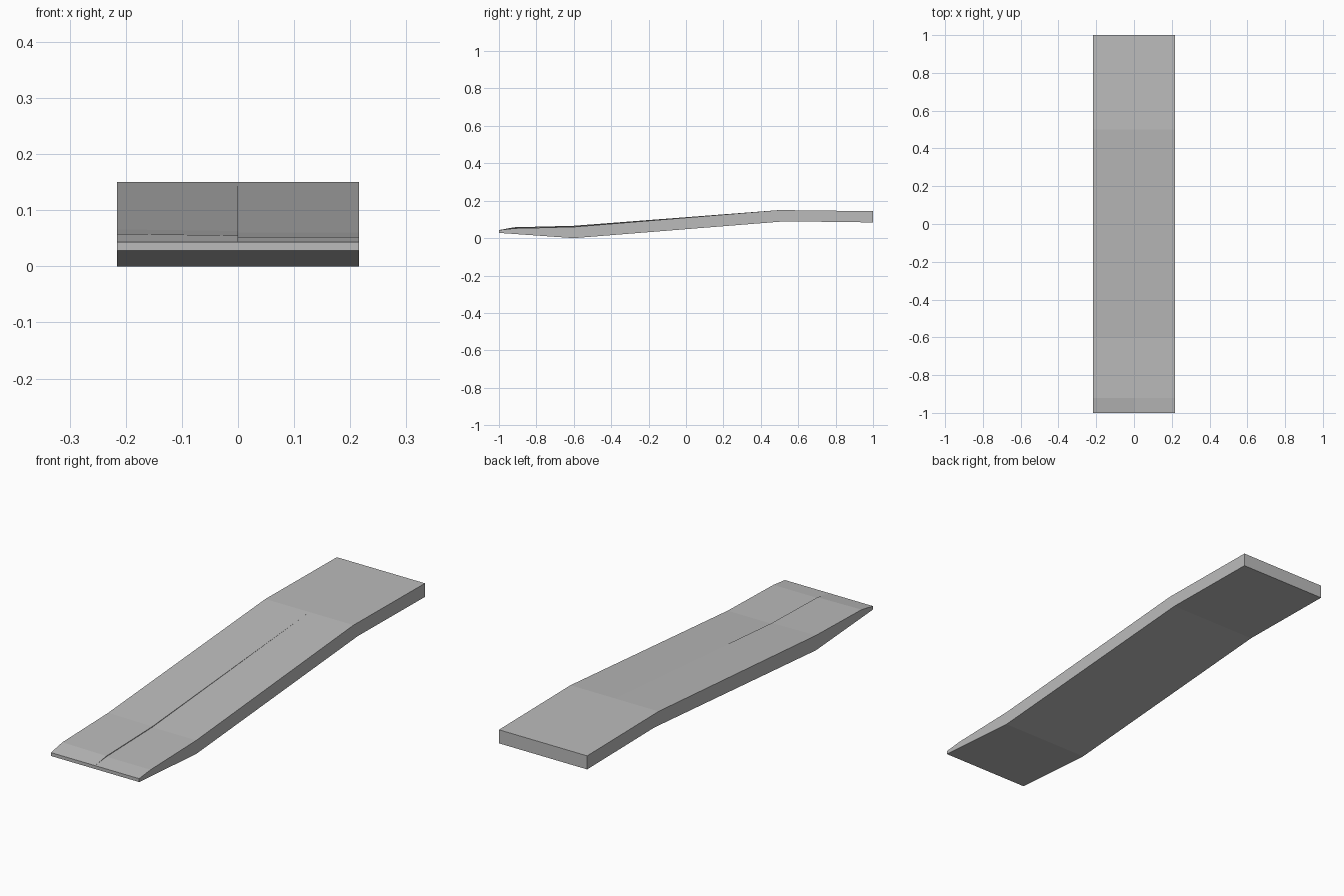
import bpy
import bmesh

cube = bpy.data.objects.get("Cube")
if cube:
    bpy.data.objects.remove(cube, do_unlink=True)

HALF_WIDTH = 0.216

grey = bpy.data.materials.new("plain grey")
grey.use_nodes = True
colour = (0.5, 0.5, 0.5, 1)
grey.diffuse_color = colour
grey.node_tree.nodes["Principled BSDF"].inputs["Base Color"].default_value = colour


def side_profile(lift):
    """Closed outline in (y, z); lift raises the two creases of the nose."""
    underside = [(-1, 0.028), (-0.6, 0), (0.53, 0.09), (1, 0.084)]
    top = [(1, 0.144), (0.5, 0.15), (-0.6, 0.06 + lift),
           (-0.92, 0.052 + lift), (-1, 0.043)]
    return underside + top


def ramp_half(name, x_left, lift_left, x_right, lift_right):
    """Loft one lengthwise half between two side outlines."""
    bm = bmesh.new()
    a = [bm.verts.new((x_left, y, z)) for y, z in side_profile(lift_left)]
    b = [bm.verts.new((x_right, y, z)) for y, z in side_profile(lift_right)]
    bm.faces.new(a)
    bm.faces.new(b)
    for i in range(len(a)):
        j = (i + 1) % len(a)
        bm.faces.new((a[i], a[j], b[j], b[i]))
    bmesh.ops.recalc_face_normals(bm, faces=bm.faces)
    mesh = bpy.data.meshes.new(name)
    bm.to_mesh(mesh)
    bm.free()
    mesh.materials.append(grey)
    obj = bpy.data.objects.new(name, mesh)
    bpy.context.collection.objects.link(obj)


# Two halves meeting along the centre seam; the right nose is slightly fuller
ramp_half("ramp_right_half", -HALF_WIDTH, 0.006, 0, 0.003)
ramp_half("ramp_left_half", 0, 0, HALF_WIDTH, 0)
